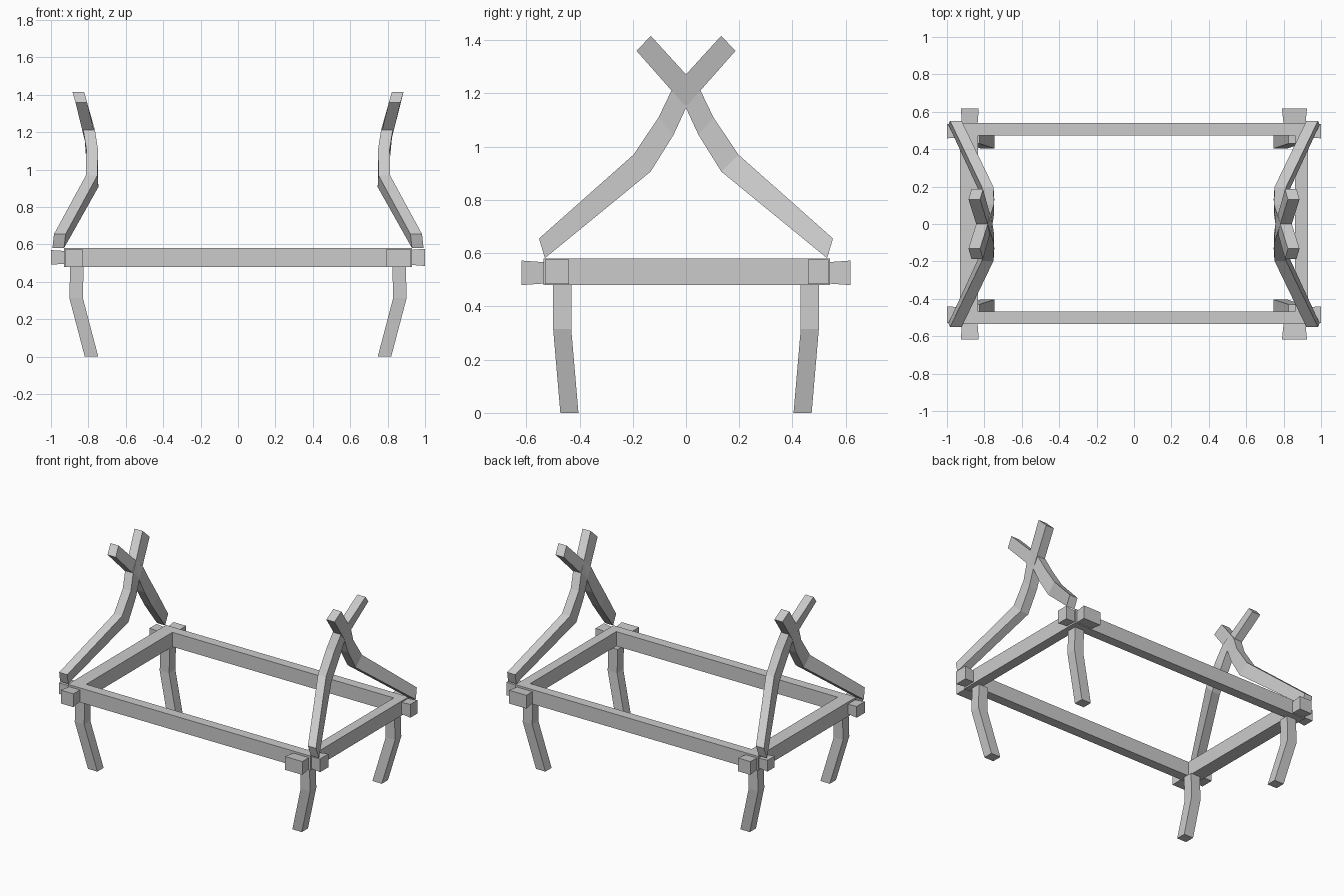
import bpy, bmesh
from mathutils import Vector

if "Cube" in bpy.data.objects:
    bpy.data.objects.remove(bpy.data.objects["Cube"])


def loft(name, rings):
    """Closed bar with flat faces running through four-cornered rings."""
    bm = bmesh.new()
    loops = [[bm.verts.new(p) for p in ring] for ring in rings]
    for a, b in zip(loops, loops[1:]):
        for i in range(4):
            j = (i + 1) % 4
            bm.faces.new((a[i], a[j], b[j], b[i]))
    bm.faces.new(loops[0])
    bm.faces.new(loops[-1])
    bmesh.ops.recalc_face_normals(bm, faces=bm.faces)
    me = bpy.data.meshes.new(name)
    bm.to_mesh(me)
    bm.free()
    ob = bpy.data.objects.new(name, me)
    bpy.context.collection.objects.link(ob)
    return ob


def section(c, u, v):
    c, u, v = Vector(c), Vector(u), Vector(v)
    return [c + u + v, c - u + v, c - u - v, c + u - v]


# Bed frame: four mitred rails
Z0, Z1 = 0.48, 0.58
outer = [(-0.93, -0.535), (0.93, -0.535), (0.93, 0.54), (-0.93, 0.54)]
inner = [(-0.835, -0.468), (0.862, -0.468), (0.862, 0.474), (-0.835, 0.474)]
rail_names = ["front_rail", "right_rail", "back_rail", "left_rail"]
for i, name in enumerate(rail_names):
    loft(name, [[(*outer[k], Z0), (*inner[k], Z0), (*inner[k], Z1), (*outer[k], Z1)]
                for k in (i, (i + 1) % 4)])

# Flared rail ends poking out at the corners
for sy in (-1, 1):
    for side, cx, hw in (("left", -0.878, 0.048), ("right", 0.858, 0.067)):
        loft("rail_end_y_" + side,
             [section((cx, sy * y, 0.526), (hw * s, 0, 0), (0, 0, 0.046 * s))
              for y, s in ((0.52, 0.85), (0.617, 1.0))])
for side, sx, hz in (("left", -1, 0.039), ("right", 1, 0.046)):
    for cy, hw in ((-0.485, 0.045), (0.497, 0.039)):
        loft("rail_end_x_" + side,
             [section((sx * x, cy, 0.531), (0, hw * s, 0), (0, 0, hz * s))
              for x, s in ((0.91, 0.85), (1.0, 1.0))])

# Bent legs and crossing tusk posts, mirrored to every corner
leg_path = [(0.783, 0.438, 0.0), (0.866, 0.465, 0.315), (0.861, 0.465, 0.48)]
# centre, then half vector across the bar
tusk_path = [((0.957, 0.541, 0.618), (-0.004, 0.011, 0.037)),
             ((0.780, 0.165, 0.938), (0.002, 0.032, 0.032)),
             ((0.780, 0.075, 1.077), (0.000, 0.028, 0.033)),
             ((0.792, 0.025, 1.183), (0.004, 0.029, 0.029)),
             ((0.846, -0.159, 1.388), (0.008, 0.027, 0.028))]
for sx in (-1, 1):
    for sy in (-1, 1):
        m = Vector((sx, sy, 1))
        loft("leg", [section(Vector(p) * m, (0.036, 0, 0), (0, 0.034, 0))
                     for p in leg_path])
        loft("tusk_post", [section(Vector(p) * m, (0.031, 0, 0), Vector(v) * m)
                           for p, v in tusk_path])
